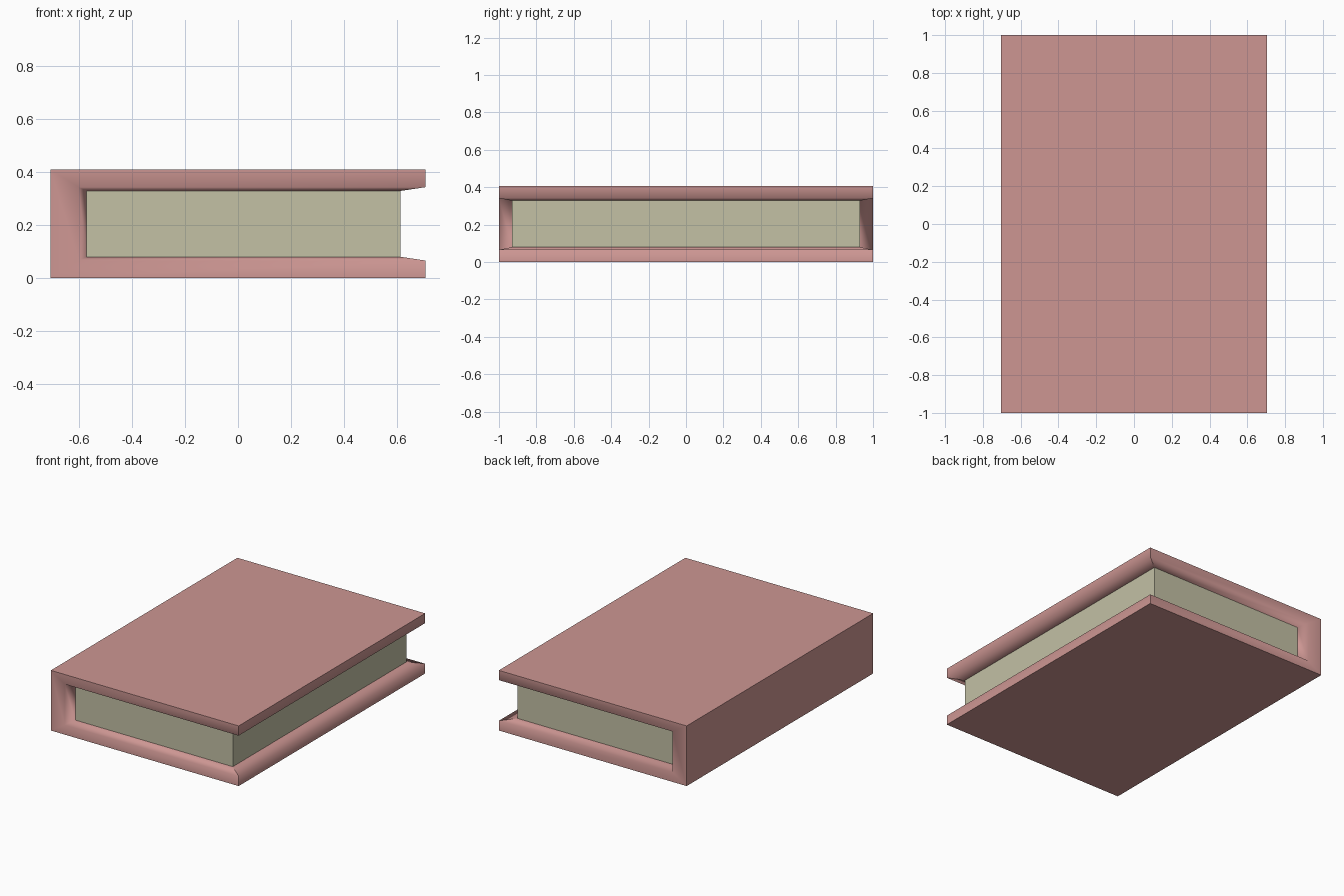
import bpy
import bmesh

cube = bpy.data.objects.get("Cube")
if cube:
    bpy.data.objects.remove(cube, do_unlink=True)


def material(name, rgb):
    mat = bpy.data.materials.new(name)
    mat.use_nodes = True
    mat.diffuse_color = (*rgb, 1)
    mat.node_tree.nodes["Principled BSDF"].inputs["Base Color"].default_value = (*rgb, 1)
    return mat


def finish(bm, name, mat):
    bmesh.ops.recalc_face_normals(bm, faces=bm.faces)
    mesh = bpy.data.meshes.new(name)
    bm.to_mesh(mesh)
    bm.free()
    mesh.materials.append(mat)
    obj = bpy.data.objects.new(name, mesh)
    bpy.context.collection.objects.link(obj)
    return obj


def ring(bm, spine_x, edge_x, half_y, low, high):
    """U-shaped loop around the book: lower board, then back over the upper one."""
    plan = [(spine_x, -half_y), (edge_x, -half_y), (edge_x, half_y), (spine_x, half_y)]
    return ([bm.verts.new((x, y, low)) for x, y in plan]
            + [bm.verts.new((x, y, high)) for x, y in reversed(plan)])


def boards(bm, loop):
    """Lower board, upper board and spine faces spanning a loop."""
    return [bm.faces.new(loop[:4]), bm.faces.new(loop[4:]),
            bm.faces.new((loop[0], loop[3], loop[4], loop[7]))]


cover_red = material("dusty rose cover", (0.61, 0.305, 0.29))
paper = material("aged paper", (0.546, 0.533, 0.376))

# Cover: outer shell, flat rim, and lip sloping in to the pages
bm = bmesh.new()
outer = ring(bm, -0.705, 0.705, 1.0, 0.0, 0.408)
rim = ring(bm, -0.60, 0.705, 1.0, 0.066, 0.342)
inner = ring(bm, -0.57, 0.612, 0.93, 0.08, 0.328)
for a, b in ((outer, rim), (rim, inner)):
    for i in range(8):
        j = (i + 1) % 8
        bm.faces.new((a[i], a[j], b[j], b[i]))
flat = boards(bm, outer) + boards(bm, inner)

# Smooth rolled rim, crisp outer edges and corners
for face in bm.faces:
    face.smooth = face not in flat
for face in flat:
    for edge in face.edges:
        edge.smooth = False
for i in (1, 2, 5, 6):
    for a, b in ((outer, rim), (rim, inner)):
        bm.edges.get((a[i], b[i])).smooth = False
finish(bm, "cover", cover_red)

# Page block
bm = bmesh.new()
bmesh.ops.create_cube(bm, size=1)
for v in bm.verts:
    v.co.x = 0.612 if v.co.x > 0 else -0.57
    v.co.y *= 1.86
    v.co.z = 0.328 if v.co.z > 0 else 0.08
finish(bm, "pages", paper)
